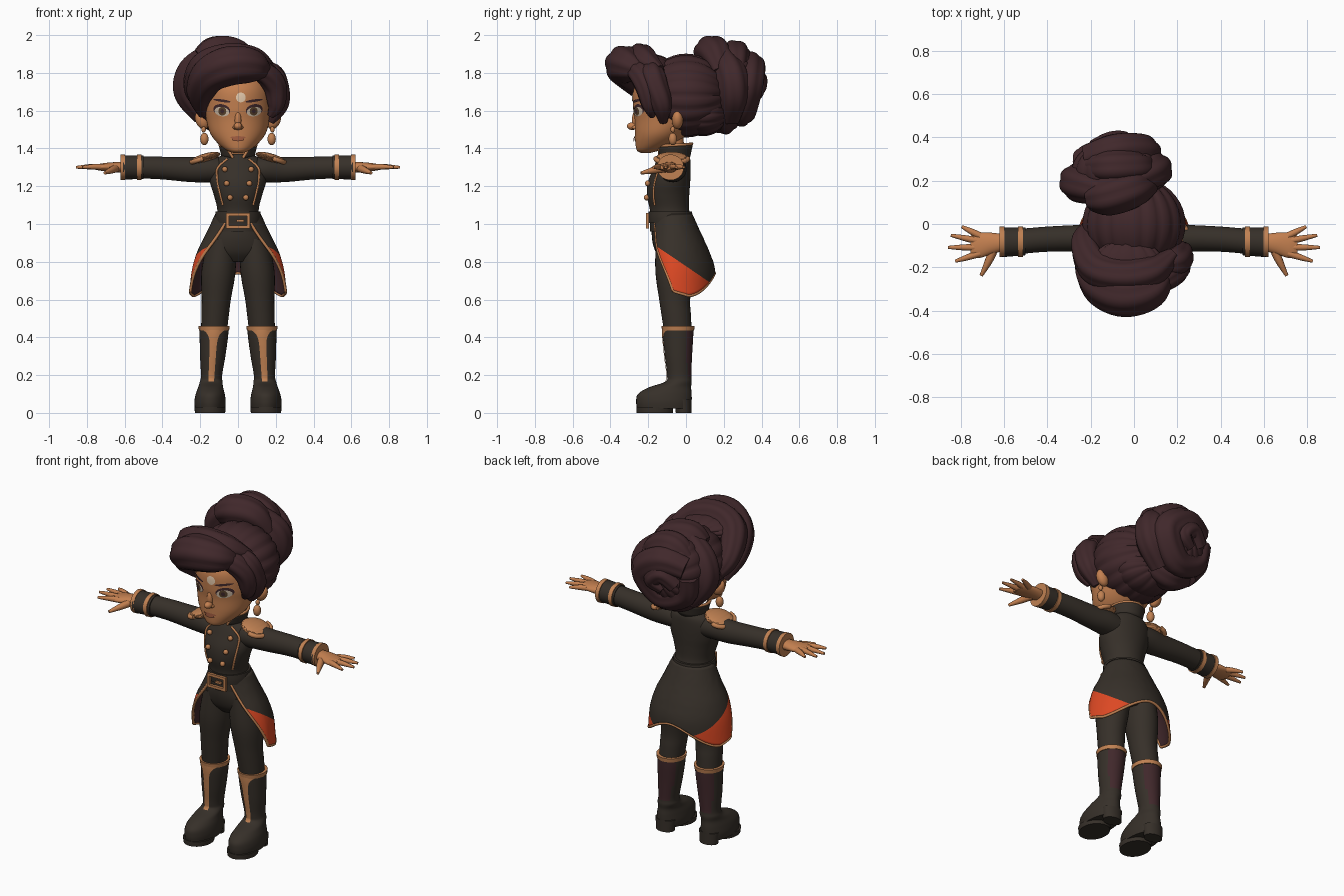
import bpy, bmesh, math
from mathutils import Vector, Matrix

if "Cube" in bpy.data.objects:
    bpy.data.objects.remove(bpy.data.objects["Cube"])


def material(name, *rgb):
    m = bpy.data.materials.new(name)
    m.use_nodes = True
    m.diffuse_color = (*rgb, 1)
    m.node_tree.nodes["Principled BSDF"].inputs["Base Color"].default_value = (*rgb, 1)
    return m


COAT = material("charcoal cloth", .037, .029, .022)
GOLD = material("copper gold", .53, .22, .085)
SKIN = material("warm brown skin", .55, .215, .08)
HAIR = material("dark plum hair", .052, .021, .024)
RED = material("orange red lining", .72, .065, .017)
WHITE = material("eye white", .62, .50, .38)
IRIS = material("hazel iris", .10, .055, .025)
LIP = material("lip", .38, .115, .055)
CREAM = material("cream mark", .80, .60, .42)
made = []


def finish(name, bm, *mats):
    bmesh.ops.recalc_face_normals(bm, faces=bm.faces)
    mesh = bpy.data.meshes.new(name)
    bm.to_mesh(mesh)
    bm.free()
    for m in mats:
        mesh.materials.append(m)
    ob = bpy.data.objects.new(name, mesh)
    bpy.context.collection.objects.link(ob)
    made.append(ob)
    return ob


def dense(rows, k=6):
    """Smooth interpolation through rows of numbers."""
    out = []
    for i in range(len(rows) - 1):
        a, b, c, d = (Vector(rows[min(max(j, 0), len(rows) - 1)]) for j in range(i - 1, i + 3))
        for s in range(k):
            t = s / k
            out.append(b + (c - a) * t / 2 + (a - b * 2.5 + c * 2 - d / 2) * t * t
                       + ((b - c) * 1.5 + (d - a) / 2) * t ** 3)
    return out + [Vector(rows[-1])]


def skin_rings(name, rings, mat):
    bm = bmesh.new()
    vs = [[bm.verts.new(p) for p in r] for r in rings]
    n = len(vs[0])
    for a, b in zip(vs, vs[1:]):
        for i in range(n):
            bm.faces.new((a[i], a[(i + 1) % n], b[(i + 1) % n], b[i]))
    bm.faces.new(vs[0])
    bm.faces.new(vs[-1])
    return finish(name, bm, mat)


def loft(name, rows, mat, axis="z", s=1, n=32):
    """Elliptical sections: position, two centres, two radii."""
    rings = []
    for t, c, d, a, b in dense(rows):
        ring = [(c + a * math.cos(w), d + b * math.sin(w)) for w in (math.tau * i / n for i in range(n))]
        rings.append([(s * p, q, t) if axis == "z" else (s * t, p, q) for p, q in ring])
    return skin_rings(name, rings, mat)


def tube(name, pts, mat, s=1, n=12, flutes=0, k=6):
    """Round or fluted strand through points with a radius each."""
    path = dense(pts, k)
    rings, side = [], Vector((.31, .52, .8))
    for i, p in enumerate(path):
        t = (path[min(i + 1, len(path) - 1)] - path[max(i - 1, 0)]).xyz.normalized()
        side = (side - t * side.dot(t)).normalized()
        up = t.cross(side)
        ring = []
        for w in (math.tau * j / n for j in range(n)):
            r = p[3] * (1 + .1 * abs(math.sin(flutes * w / 2 + i * .06)) if flutes else 1)
            q = p.xyz + (side * math.cos(w) + up * math.sin(w)) * r
            ring.append((s * q.x, q.y, q.z))
        rings.append(ring)
    return skin_rings(name, rings, mat)


def lock(name, *pts):
    return tube(name, pts, HAIR, n=40, flutes=7)


def blob(name, loc, size, mat, tilt=0, ribs=0):
    bm = bmesh.new()
    bmesh.ops.create_uvsphere(bm, u_segments=96 if ribs else 24, v_segments=20, radius=1)
    for v in bm.verts:
        if ribs:
            v.co *= 1 - .035 * abs(math.cos(ribs * math.atan2(v.co.y, v.co.x))) ** 6
            v.co.yz = -v.co.z, v.co.y
        v.co = Vector(a * b for a, b in zip(v.co, size))
    bm.transform(Matrix.Translation(loc) @ Matrix.Rotation(tilt, 4, "Y"))
    return finish(name, bm, mat)


def box(name, loc, size, mat):
    bm = bmesh.new()
    bmesh.ops.create_cube(bm, size=1)
    bm.transform(Matrix.Translation(loc) @ Matrix.Diagonal((*size, 1)))
    return finish(name, bm, mat)


def sheet(name, fn, nu, nv, mat, thick=0):
    """Open surface from fn(u, v), u in -1..1 and v in 0..1."""
    bm = bmesh.new()
    g = [[bm.verts.new(fn(2 * i / nu - 1, j / nv)) for i in range(nu + 1)] for j in range(nv + 1)]
    for a, b in zip(g, g[1:]):
        for i in range(nu):
            bm.faces.new((a[i], a[i + 1], b[i + 1], b[i]))
    bmesh.ops.remove_doubles(bm, verts=bm.verts, dist=1e-5)
    ob = finish(name, bm, mat)
    if thick:
        mod = ob.modifiers.new("thickness", "SOLIDIFY")
        mod.thickness, mod.offset, mod.material_offset = thick, 0, 2
    return ob


def front(rows, x, z):
    """Front y of a vertical loft at x and z."""
    t, c, d, a, b = min(dense(rows, 24), key=lambda r: abs(r[0] - z))
    return d - b * math.sqrt(max(0, 1 - ((x - c) / a) ** 2))


def decal(name, x, z, w, h, mat, lift=.003, tilt=0):
    """Thin oval plate draped on the face."""
    def fn(u, v):
        p, q = w * v * math.cos(math.pi * u), h * v * math.sin(math.pi * u)
        px, pz = x + p, z + q + p * tilt
        return px, front(HEAD, px, pz) - lift, pz
    return sheet(name, fn, 24, 5, mat)


# Head and neck
HEAD = [(1.375, 0, -.215, .02, .02), (1.39, 0, -.20, .06, .06), (1.43, 0, -.16, .11, .108),
        (1.48, 0, -.13, .147, .14), (1.55, 0, -.10, .168, .172), (1.62, 0, -.09, .178, .19),
        (1.72, 0, -.08, .175, .195), (1.8, 0, -.06, .14, .15), (1.84, 0, -.05, .05, .05)]
loft("head", HEAD, SKIN, n=48)
loft("neck", [(1.33, 0, -.06, .055, .055), (1.48, 0, -.07, .05, .055)], SKIN)
blob("nose_bridge", (0, -.266, 1.55), (.018, .02, .05), SKIN)
blob("nose_tip", (0, -.285, 1.518), (.022, .028, .02), SKIN)
decal("forehead_mark", .015, 1.67, .026, .026, CREAM)
decal("upper_lip", 0, 1.458, .042, .007, LIP, .006)
decal("lower_lip", 0, 1.447, .032, .009, LIP, .008)
for s, side in ((1, "left"), (-1, "right")):
    decal(side + "_lash", s * .086, 1.603, .045, .031, HAIR, .002, s * .12)
    decal(side + "_eye", s * .085, 1.595, .039, .025, WHITE, .004, s * .1)
    decal(side + "_iris", s * .083, 1.597, .021, .023, IRIS, .006)
    decal(side + "_pupil", s * .083, 1.597, .01, .012, HAIR, .008)
    decal(side + "_brow", s * .085, 1.653, .046, .007, HAIR, .004, s * .14)
    blob(side + "_nostril", (s * .017, -.272, 1.511), (.011, .014, .01), SKIN)
    blob(side + "_ear", (s * .19, -.045, 1.55), (.035, .03, .05), SKIN, s * .4)
    blob(side + "_ear_stud", (s * .182, -.07, 1.5), (.012, .012, .016), GOLD)
    blob(side + "_ear_drop", (s * .178, -.07, 1.45), (.022, .022, .033), GOLD)

# Hair cap and front swoops
blob("hair_cap", (0, 0, 1.68), (.24, .22, .222), HAIR, ribs=9)
blob("hair_nape", (0, .09, 1.585), (.18, .13, .12), HAIR, ribs=7)
blob("hair_crown", (-.03, -.19, 1.83), (.17, .12, .07), HAIR, ribs=7)
lock("front_swoop", (.15, -.22, 1.8, .03), (.08, -.3, 1.835, .08), (-.04, -.325, 1.84, .097),
     (-.15, -.28, 1.79, .088), (-.2, -.18, 1.69, .066), (-.185, -.1, 1.58, .025))
lock("upper_swoop", (.18, -.14, 1.81, .03), (.08, -.22, 1.86, .07), (-.06, -.24, 1.88, .07),
     (-.18, -.2, 1.83, .072), (-.23, -.08, 1.72, .055), (-.19, 0, 1.63, .03))
lock("side_curl", (.08, -.18, 1.83, .03), (.17, -.18, 1.79, .062), (.205, -.16, 1.72, .062),
     (.21, -.13, 1.63, .052), (.17, -.12, 1.54, .02))
lock("side_wave", (.05, -.29, 1.82, .04), (.14, -.25, 1.8, .055), (.195, -.21, 1.73, .057),
     (.2, -.19, 1.63, .042), (.17, -.18, 1.57, .015))

# Bun of coiled locks
blob("bun_core", (-.08, .24, 1.745), (.21, .15, .21), HAIR, ribs=8)
lock("bun_top", (-.2, .12, 1.87, .055), (-.12, .13, 1.905, .084), (-.01, .16, 1.89, .08), (.07, .19, 1.8, .05))
lock("bun_crest", (-.2, .26, 1.83, .05), (-.11, .26, 1.89, .075), (0, .26, 1.87, .07), (.06, .26, 1.8, .05))
lock("bun_right", (-.14, .15, 1.9, .06), (-.235, .18, 1.81, .078), (-.26, .2, 1.7, .075), (-.18, .22, 1.58, .06))
lock("bun_left", (0, .2, 1.88, .06), (.08, .24, 1.79, .078), (.085, .25, 1.68, .076), (0, .23, 1.57, .06))
lock("bun_base", (-.2, .18, 1.6, .06), (-.08, .2, 1.555, .075), (.04, .18, 1.6, .06))
lock("bun_coil", (-.21, .3, 1.8, .065), (-.08, .335, 1.83, .078), (.04, .325, 1.74, .08),
     (-.05, .29, 1.6, .075), (-.19, .28, 1.64, .07), (-.22, .3, 1.76, .06))
lock("bun_heart", (-.17, .34, 1.71, .05), (-.1, .37, 1.77, .053), (-.04, .37, 1.72, .05), (-.1, .36, 1.67, .03))

# Jacket body and trousers seat
TORSO = [(.96, 0, -.08, .118, .11), (1.02, 0, -.08, .115, .11), (1.08, 0, -.088, .11, .104),
         (1.15, 0, -.095, .127, .112), (1.22, 0, -.09, .148, .112), (1.29, 0, -.075, .15, .1),
         (1.34, 0, -.065, .125, .088), (1.37, 0, -.062, .07, .072)]
loft("jacket", TORSO, COAT, n=48)
loft("belt", [(1.005, 0, -.08, .122, .117), (1.035, 0, -.082, .122, .117), (1.065, 0, -.083, .119, .115)], COAT)
loft("trouser_seat", [(1, 0, -.07, .115, .11), (.92, 0, -.06, .155, .12), (.85, 0, -.06, .16, .1),
                      (.8, 0, -.06, .09, .06)], COAT)
for h in (-1, 1):
    box("buckle_bar", (0, -.203, 1.017 + h * .034), (.125, .016, .016), GOLD)
    box("buckle_post", (h * .055, -.203, 1.017), (.016, .016, .08), GOLD)
box("buckle_pin", (.012, -.205, 1.017), (.04, .012, .012), GOLD)


# Standing collar, open at the throat
def collar(u, v):
    a = math.radians(160 - 22 * v) * u
    r = .08 + .016 * v
    return r * math.sin(a), -.065 + r * math.cos(a), 1.35 + .075 * v - .012 * v * abs(u)


# Skirt of the coat, cut away to two tails
SKIRT = [(1.06, .112, .09, .105), (.95, .163, .14, .12), (.85, .212, .185, .14),
         (.75, .24, .215, .13), (.6, .256, .215, .1)]
SKIRT_ROWS = dense(SKIRT, 30)


def skirt(u, v):
    a, e = math.radians(158 - 66 * v) * u, abs(u)
    t = min(1, e / .75)
    hem = .74 - .12 * t * t * (3 - 2 * t) + .1 * max(0, e - .75)
    z = 1.05 + (hem - 1.05) * v
    _, rx, back, fr = min(SKIRT_ROWS, key=lambda r: abs(r[0] - z))
    return rx * math.sin(a), -.065 + (back if math.cos(a) > 0 else fr) * math.cos(a), z


sheet("collar", collar, 32, 4, COAT, .012)
coat_skirt = sheet("coat_skirt", skirt, 64, 24, COAT, .01)
for m in (RED, HAIR):
    coat_skirt.data.materials.append(m)
bm = bmesh.new()
bm.from_mesh(coat_skirt.data)
cut, slope = Vector((0, -.16, .885)), Vector((0, .69, 1))
bmesh.ops.bisect_plane(bm, geom=bm.verts[:] + bm.edges[:] + bm.faces[:], plane_co=cut, plane_no=slope)
for f in bm.faces:
    f.material_index = int((f.calc_center_median() - cut).dot(slope) < 0)
bm.to_mesh(coat_skirt.data)
bm.free()
for label, fn, r in (("collar", collar, .008), ("skirt", skirt, .008)):
    tube(label + "_hem_trim", [(*fn(i / 20, 1), r) for i in range(-20, 21)], GOLD, n=8, k=2)
    for s in (-1, 1):
        tube(label + "_edge_trim", [(*fn(s, i / 10), r) for i in range(11)], GOLD, n=8, k=2)

# Limbs and paired details
LEG = [(.92, .085, -.06, .075, .1), (.75, .103, -.062, .09, .1), (.6, .115, -.06, .077, .082),
       (.52, .121, -.052, .073, .078), (.43, .127, -.043, .068, .073)]
BOOT = [(.455, .127, -.042, .077, .082), (.4, .128, -.042, .075, .08), (.3, .134, -.04, .067, .072),
        (.2, .14, -.036, .056, .064), (.165, .142, -.04, .06, .07), (.135, .145, -.085, .066, .112),
        (.1, .147, -.112, .077, .142), (.06, .148, -.117, .083, .147), (.022, .148, -.117, .08, .142)]
for s, side in ((1, "left"), (-1, "right")):
    loft(side + "_trouser_leg", LEG, COAT, s=s)
    boot = loft(side + "_boot", BOOT, COAT, s=s).data
    boot.materials.append(HAIR)
    for f in boot.polygons:
        f.material_index = int(.19 < f.center.z < .43 and f.normal.y > .6)
    loft(side + "_sole", [(0, .148, -.165, .08, .096), (.03, .148, -.165, .083, .098)], COAT, s=s)
    loft(side + "_heel", [(0, .147, -.012, .056, .042), (.07, .147, -.015, .062, .045)], COAT, s=s)
    loft(side + "_boot_cuff", [(.437, .127, -.042, .08, .085), (.46, .127, -.042, .083, .088)], GOLD, s=s)

    def strip(u, v):
        z = .165 + .275 * v
        x = .142 - .015 * v + u * (.015 + .005 * v + .04 * v ** 12)
        return s * x, front(BOOT, x, z) - .004, z
    sheet(side + "_boot_strip", strip, 6, 24, GOLD)

    # Sleeve, cuff and shoulder pad
    loft(side + "_sleeve", [(.07, -.07, 1.285, .07, .065), (.15, -.07, 1.29, .073, .069),
                            (.25, -.066, 1.288, .062, .066), (.4, -.07, 1.296, .058, .06),
                            (.52, -.08, 1.3, .058, .058)], COAT, "x", s)
    loft(side + "_cuff", [(.5, -.08, 1.3, .064, .062), (.61, -.085, 1.3, .068, .064)], COAT, "x", s)
    for x in (.512, .598):
        loft(side + "_cuff_band", [(x, -.082, 1.3, .07, .067), (x + .023, -.082, 1.3, .071, .068)], GOLD, "x", s)
    blob(side + "_shoulder_pad", (s * .172, -.075, 1.35), (.082, .085, .024), GOLD, s * .28, ribs=8)
    tube(side + "_shoulder_fringe", [(.19 + .06 * math.cos(a / 6), -.075 + .085 * math.sin(a / 6),
                                      1.345 - .02 * math.cos(a / 6), .013) for a in range(-10, 11, 2)], GOLD, s)

    # Hand with spread fingers
    loft(side + "_palm", [(.59, -.085, 1.3, .036, .03), (.66, -.09, 1.301, .05, .026),
                          (.72, -.1, 1.301, .058, .02), (.755, -.1, 1.3, .045, .013)], SKIN, "x", s)
    for label, y, tip_x, tip_y in (("little", -.055, .795, -.012), ("ring", -.08, .845, -.052),
                                   ("middle", -.108, .858, -.108), ("index", -.135, .825, -.172)):
        tube(f"{side}_{label}_finger", [(.71, y, 1.302, .017), (.5 * (.71 + tip_x), .5 * (y + tip_y), 1.303, .014),
                                        (tip_x, tip_y, 1.3, .007)], SKIN, s)
    tube(side + "_thumb", [(.645, -.11, 1.295, .022), (.67, -.17, 1.285, .018), (.705, -.238, 1.27, .008)], SKIN, s)

    # Double-breasted front
    edge = [(.055, 1.345), (.105, 1.3), (.112, 1.26), (.098, 1.17), (.08, 1.1)]
    tube(side + "_lapel_trim", [(x, front(TORSO, x, z) - .001, z, .006) for x, z in edge], GOLD, s)
    for x, z in ((.07, 1.29), (.06, 1.215), (.042, 1.14)):
        blob(side + "_button", (s * x, front(TORSO, x, z) - .01, z), (.015, .014, .015), GOLD)

# Smooth shading with sharp edges kept
bpy.ops.object.select_all(action="DESELECT")
for ob in made:
    ob.select_set(True)
bpy.context.view_layer.objects.active = made[0]
bpy.ops.object.shade_smooth_by_angle(angle=math.radians(50))
